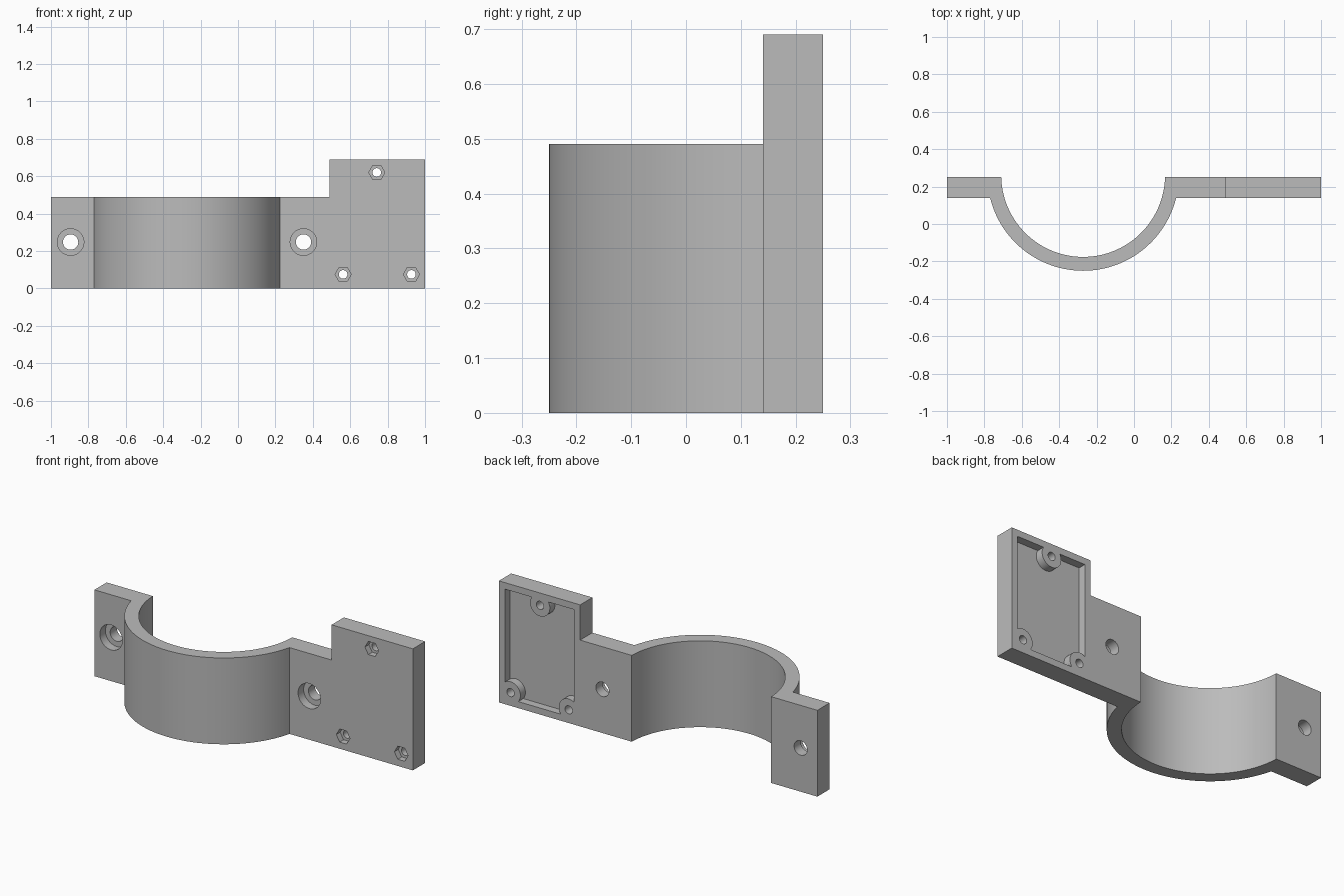
import bpy, bmesh, math
from mathutils import Vector

cube = bpy.data.objects.get("Cube")
if cube:
    bpy.data.objects.remove(cube, do_unlink=True)

FRONT, BACK = 0.14, 0.25            # plate thickness along y
LOW, HIGH = 0.49, 0.69              # clamp height, mounting plate height
STEP = 0.49                         # x where the tall plate starts
CX, CY, R_OUT, R_IN = -0.272, 0.262, 0.512, 0.438

grey = bpy.data.materials.new("plain grey")
grey.use_nodes = True
colour = (0.5, 0.5, 0.5, 1)
grey.diffuse_color = colour
grey.node_tree.nodes["Principled BSDF"].inputs["Base Color"].default_value = colour


def make_object(name, bm):
    bmesh.ops.recalc_face_normals(bm, faces=bm.faces)
    mesh = bpy.data.meshes.new(name)
    bm.to_mesh(mesh)
    bm.free()
    mesh.materials.append(grey)
    obj = bpy.data.objects.new(name, mesh)
    bpy.context.collection.objects.link(obj)
    return obj


def extrude(bm, face, vector):
    new = bmesh.ops.extrude_discrete_faces(bm, faces=[face])["faces"][0]
    bmesh.ops.translate(bm, verts=new.verts, vec=Vector(vector))
    return new


def cutter(name, points, y0, y1):
    """Prism along y from an x-z outline."""
    bm = bmesh.new()
    low = [bm.verts.new((x, y0, z)) for x, z in points]
    high = [bm.verts.new((x, y1, z)) for x, z in points]
    bm.faces.new(low)
    bm.faces.new(high)
    for i in range(len(points)):
        j = (i + 1) % len(points)
        bm.faces.new((low[i], low[j], high[j], high[i]))
    obj = make_object(name, bm)
    obj.hide_render = True
    return obj


def ring(x, z, r, n=40):
    return [(x + r * math.cos(math.tau * i / n), z + r * math.sin(math.tau * i / n))
            for i in range(n)]


def cut(target, tool):
    mod = target.modifiers.new("cut", 'BOOLEAN')
    mod.operation, mod.solver, mod.object = 'DIFFERENCE', 'EXACT', tool
    with bpy.context.temp_override(object=target, active_object=target):
        bpy.ops.object.modifier_apply(modifier=mod.name)
    bpy.data.objects.remove(tool, do_unlink=True)


def arc(radius, y_end, n=72):
    """Lower arc of the clamp from left to right, ending at height y_end."""
    a = math.asin((CY - y_end) / radius)
    angles = [math.pi + a + (math.pi - 2 * a) * i / n for i in range(n + 1)]
    return [(CX + radius * math.cos(t), CY + radius * math.sin(t)) for t in angles]


# Half-round clamp with both flat arms
outline = [(-1, BACK), (-1, FRONT)] + arc(R_OUT, FRONT)
outline += [(STEP, FRONT), (STEP, BACK)] + arc(R_IN, BACK)[::-1]
bm = bmesh.new()
base = [bm.verts.new((x, y, 0)) for x, y in outline]
top = [bm.verts.new((x, y, LOW)) for x, y in outline]
bm.faces.new(base)
bm.faces.new(top)
for i in range(len(outline)):
    j = (i + 1) % len(outline)
    bm.faces.new((base[i], base[j], top[j], top[i]))
bm.normal_update()

# Tall mounting plate grown from the end of the right-hand arm
end = next(f for f in bm.faces if all(abs(v.co.x - STEP) < 1e-5 for v in f.verts))
end = extrude(bm, end, (1 - STEP, 0, 0))
roof = next(f for f in bm.faces
            if len(f.verts) == 4 and all(abs(v.co.z - LOW) < 1e-5 for v in f.verts))
extrude(bm, roof, (0, 0, HIGH - LOW))
bracket = make_object("clamp_bracket", bm)

# Shallow pocket in the back of the plate, leaving three round bosses
screws = [(0.742, 0.62), (0.562, 0.075), (0.927, 0.075)]
w = 0.037
x0, x1, z0, z1 = STEP + w, 1 - w, w, HIGH - w
pocket = cutter("pocket_cutter", [(x0, z0), (x1, z0), (x1, z1), (x0, z1)],
                BACK - 0.045, BACK + 0.05)
for x, z in screws:
    cut(pocket, cutter("boss_cutter", ring(x, z, 0.062), 0.1, 0.4))
cut(bracket, pocket)

# Screw holes with hexagonal nut recesses
for x, z in screws:
    cut(bracket, cutter("nut_cutter", ring(x, z, 0.043, 6), 0, FRONT + 0.035))
    cut(bracket, cutter("screw_cutter", ring(x, z, 0.023), 0, 0.4))

# Counterbored bolt holes in the arms
for x in (-0.895, 0.35):
    cut(bracket, cutter("counterbore_cutter", ring(x, 0.248, 0.071), 0, FRONT + 0.05))
    cut(bracket, cutter("bolt_cutter", ring(x, 0.248, 0.041), 0, 0.4))

# Smooth curved walls, crisp corners
bpy.ops.object.select_all(action='DESELECT')
bracket.select_set(True)
bpy.context.view_layer.objects.active = bracket
bpy.ops.object.shade_smooth_by_angle(angle=math.radians(30))
